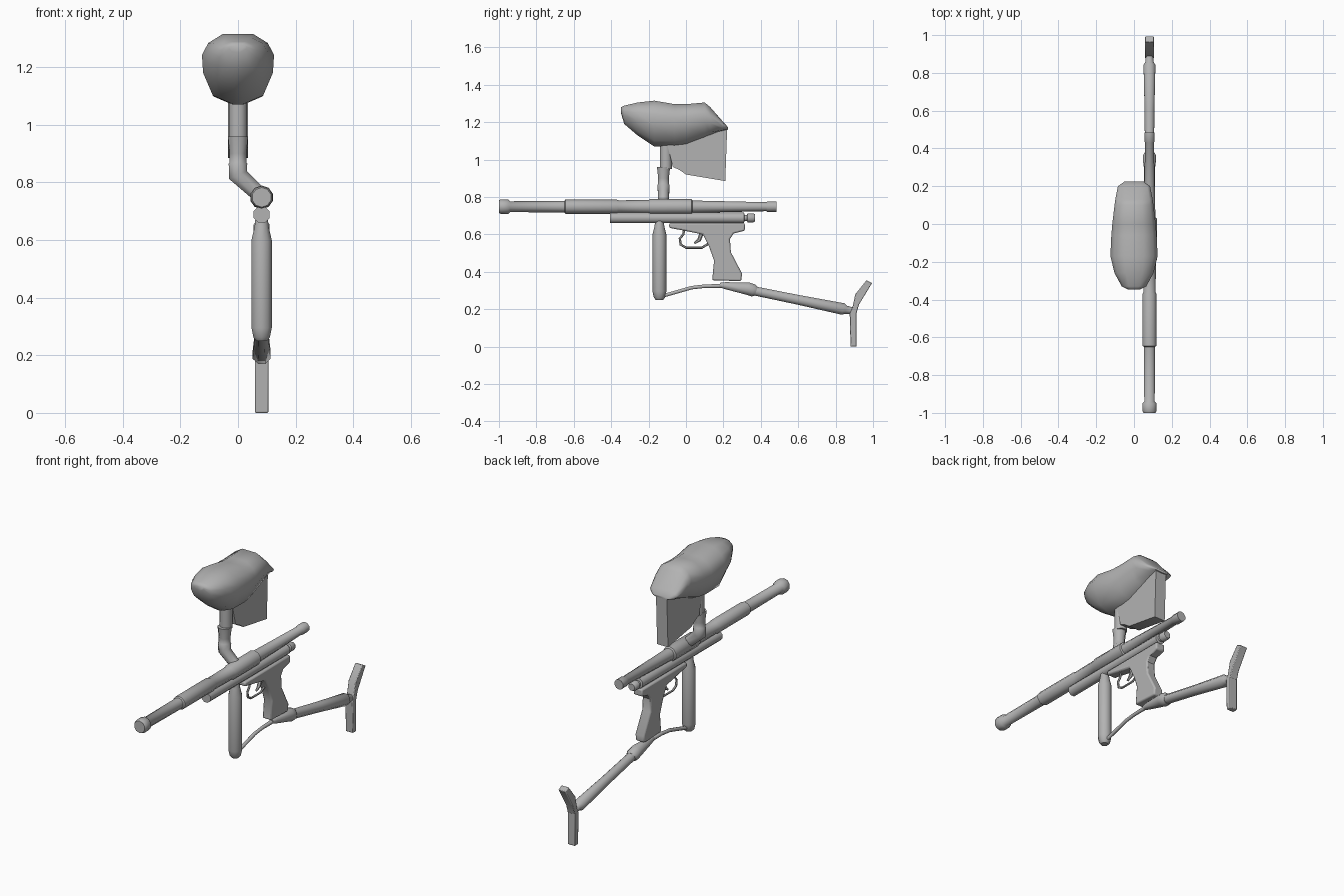
import bpy, bmesh, math
from mathutils import Vector

cube = bpy.data.objects.get("Cube")
if cube:
    bpy.data.objects.remove(cube, do_unlink=True)

grey = bpy.data.materials.new("plain_grey")
grey.use_nodes = True
grey.diffuse_color = (0.45, 0.45, 0.45, 1)
grey.node_tree.nodes["Principled BSDF"].inputs["Base Color"].default_value = (0.45, 0.45, 0.45, 1)

CX = 0.082  # centre line of the marker


def finish(name, bm, angle=50):
    bmesh.ops.recalc_face_normals(bm, faces=bm.faces)
    mesh = bpy.data.meshes.new(name)
    bm.to_mesh(mesh)
    bm.free()
    obj = bpy.data.objects.new(name, mesh)
    bpy.context.collection.objects.link(obj)
    mesh.materials.append(grey)
    bpy.ops.object.select_all(action="DESELECT")
    obj.select_set(True)
    bpy.context.view_layer.objects.active = obj
    bpy.ops.object.shade_smooth_by_angle(angle=math.radians(angle))
    return obj


def loft(name, rings, angle=50):
    """Skin a list of equal rings and cap both ends."""
    bm = bmesh.new()
    loops = [[bm.verts.new(p) for p in ring] for ring in rings]
    n = len(loops[0])
    for a, b in zip(loops, loops[1:]):
        for i in range(n):
            j = (i + 1) % n
            bm.faces.new((a[i], a[j], b[j], b[i]))
    bm.faces.new(loops[0])
    bm.faces.new(loops[-1])
    return finish(name, bm, angle)


def tube(name, path, side=(1, 0, 0), sides=8):
    """Tube through (point, radius) pairs; side is the axis across the bends."""
    pts = [Vector(p) for p, r in path]
    u = Vector(side)
    rings = []
    for k, (p, r) in enumerate(path):
        before = (pts[k] - pts[max(k - 1, 0)]).normalized()
        after = (pts[min(k + 1, len(pts) - 1)] - pts[k]).normalized()
        t = (before + after).normalized()
        v = t.cross(u)
        miter = 1 / max(t.dot(after if k == 0 else before), 0.6)
        ring = []
        for i in range(sides):
            a = 2 * math.pi * (i + 0.5) / sides
            ring.append(pts[k] + u * r * math.cos(a) + v * r * miter * math.sin(a))
        rings.append(ring)
    return loft(name, rings)


def side_tube(name, path, sides=8):
    """Tube on the centre line from (y, z, radius) triples."""
    return tube(name, [((CX, y, z), r) for y, z, r in path], sides=sides)


def plate(name, outline, half, x=CX, bevel=0.0):
    """Side outline in (y, z) extruded across x."""
    obj = loft(name, [[(x + s * half, y, z) for y, z in outline] for s in (-1, 1)], 35)
    if bevel:
        mod = obj.modifiers.new("soft_edges", "BEVEL")
        mod.width = bevel
        mod.segments = 2
        mod.limit_method = "ANGLE"
        mod.angle_limit = math.radians(50)
    return obj


# Barrel and receiver
side_tube("barrel", [(y, 0.748, r) for y, r in (
    (-1, 0.034), (-0.99, 0.039), (-0.95, 0.039), (-0.94, 0.029), (-0.65, 0.031),
    (-0.645, 0.038), (-0.37, 0.038), (-0.36, 0.034), (-0.2, 0.036), (-0.19, 0.041),
    (0.03, 0.041), (0.035, 0.033), (0.43, 0.024), (0.435, 0.028), (0.485, 0.028))], 10)
side_tube("lower_tube", [(y, 0.688, r) for y, r in (
    (-0.405, 0.03), (0.31, 0.03), (0.313, 0.018), (0.325, 0.018),
    (0.33, 0.026), (0.36, 0.026), (0.37, 0.02))])

# Upright air tank
side_tube("air_tank", [(-0.142, z, r) for z, r in (
    (0.25, 0.02), (0.262, 0.03), (0.295, 0.037), (0.6, 0.037),
    (0.645, 0.026), (0.68, 0.022))], 10)

# Trigger frame and grip
plate("grip_frame", [
    (-0.09, 0.66), (0.315, 0.66), (0.315, 0.62), (0.255, 0.605), (0.235, 0.575),
    (0.24, 0.505), (0.3, 0.39), (0.295, 0.35), (0.14, 0.355), (0.15, 0.46),
    (0.125, 0.53), (0.09, 0.6), (-0.01, 0.62), (-0.09, 0.635)], 0.028, bevel=0.008)
side_tube("trigger_guard", [(y, z, 0.006) for y, z in (
    (-0.01, 0.625), (-0.015, 0.6), (-0.033, 0.577), (-0.028, 0.545), (0, 0.529),
    (0.085, 0.529), (0.12, 0.55))], 6)
side_tube("trigger", [(0.085, 0.61, 0.012), (0.07, 0.57, 0.01), (0.045, 0.552, 0.005)], 6)

# Rod and shoulder stock
side_tube("stock_rod", [(-0.15, 0.265, 0.012), (-0.11, 0.275, 0.01), (0.03, 0.315, 0.01),
                        (0.1, 0.323, 0.01), (0.22, 0.325, 0.012)])
side_tube("stock_mount", [(0.18, 0.329, 0.013), (0.21, 0.326, 0.02), (0.33, 0.31, 0.036),
                          (0.36, 0.3, 0.036), (0.375, 0.295, 0.028)])
side_tube("stock_tube", [(0.35, 0.301, 0.026), (0.6, 0.25, 0.028), (0.84, 0.201, 0.034),
                         (0.855, 0.197, 0.024), (0.895, 0.19, 0.02)])
plate("butt_lower", [(0.875, 0.18), (0.88, 0), (0.912, 0), (0.912, 0.19),
                     (0.9, 0.2)], 0.023, bevel=0.004)
plate("butt_upper", [(0.875, 0.175), (0.912, 0.18), (0.925, 0.225), (0.995, 0.34),
                     (0.965, 0.355), (0.905, 0.28), (0.89, 0.21)], 0.023, bevel=0.004)

# Feed elbow from the hopper into the receiver
tube("feed_elbow", [((x, -0.12, z), r) for x, z, r in (
    (0, 0.96, 0.038), (0, 0.9, 0.031), (0, 0.87, 0.031), (0, 0.865, 0.035),
    (0, 0.825, 0.033), (0.08, 0.752, 0.029))], side=(0, 1, 0))
tube("feed_neck", [((0, -0.107, 1.12), 0.034), ((0, -0.107, 0.95), 0.034)])

# Hopper base block
plate("hopper_base", [(-0.11, 1.12), (-0.07, 0.96), (-0.035, 0.945), (0, 0.92), (0.21, 0.885),
                      (0.22, 1.165), (0.1, 1.17)], 0.034, x=0)

# Rounded hopper, lofted front to back from (y, half width, top, bottom)
half_shape = [(0.42, 1), (0.83, 0.87), (1, 0.7), (0.97, 0.45), (0.7, 0.13), (0.12, 0)]
shape = half_shape + [(-a, h) for a, h in reversed(half_shape)]
sections = [
    (-0.348, 0.03, 1.28, 1.25), (-0.33, 0.065, 1.288, 1.19), (-0.26, 0.103, 1.305, 1.13),
    (-0.17, 0.125, 1.315, 1.07), (-0.06, 0.12, 1.296, 1.068), (0, 0.115, 1.296, 1.075),
    (0.1, 0.103, 1.305, 1.112), (0.13, 0.099, 1.28, 1.125), (0.2, 0.085, 1.2, 1.152),
    (0.225, 0.05, 1.173, 1.16)]
loft("hopper", [[(a * w, y, low + h * (top - low)) for a, h in shape]
                for y, w, top, low in sections], 60)
